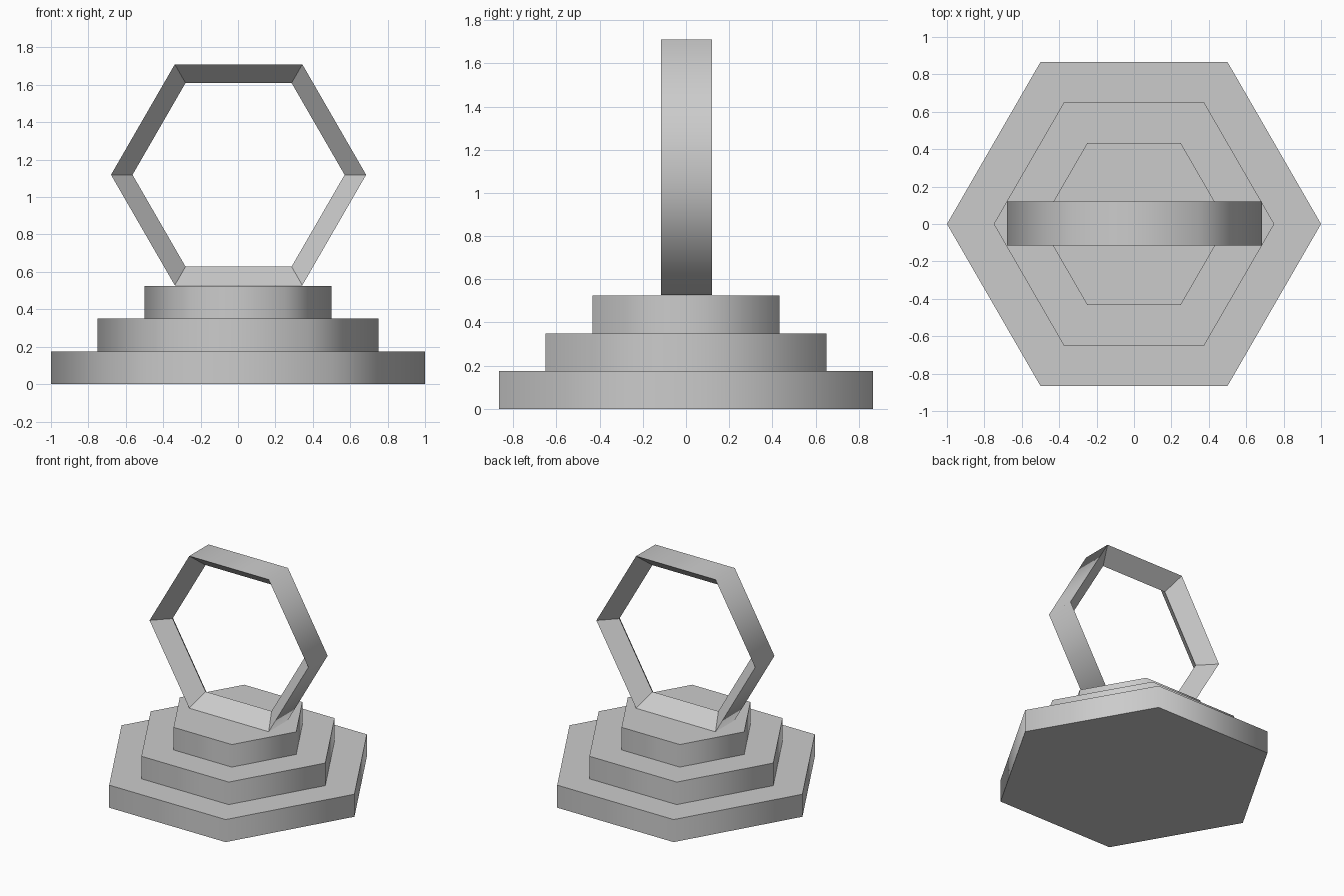
import bpy, bmesh, math

if "Cube" in bpy.data.objects:
    bpy.data.objects.remove(bpy.data.objects["Cube"])

STEP = 0.175          # height of each base tier
SIDES = 6


def hexagon(radius):
    return [(radius * math.cos(2 * math.pi * i / SIDES),
             radius * math.sin(2 * math.pi * i / SIDES)) for i in range(SIDES)]


def finish(bm, name, location=(0, 0, 0)):
    bmesh.ops.recalc_face_normals(bm, faces=bm.faces)
    mesh = bpy.data.meshes.new(name)
    bm.to_mesh(mesh)
    bm.free()
    obj = bpy.data.objects.new(name, mesh)
    obj.location = location
    bpy.context.collection.objects.link(obj)
    return obj


def tier(name, radius, z):
    bm = bmesh.new()
    low = [bm.verts.new((x, y, 0)) for x, y in hexagon(radius)]
    high = [bm.verts.new((x, y, STEP)) for x, y in hexagon(radius)]
    bm.faces.new(low)
    bm.faces.new(high)
    # softly shaded walls, flat caps
    for i in range(SIDES):
        j = (i + 1) % SIDES
        bm.faces.new((low[i], low[j], high[j], high[i])).smooth = True
    return finish(bm, name, (0, 0, z))


def ring(name, outer, inner, half_width, location):
    # triangular cross-section: flat outer band, ridge pointing inward
    bm = bmesh.new()
    profile = [(outer, -half_width), (outer, half_width), (inner, 0)]
    loops = [[bm.verts.new((x, y, z)) for x, z in hexagon(r)] for r, y in profile]
    for k in range(3):
        a, b = loops[k], loops[(k + 1) % 3]
        for i in range(SIDES):
            j = (i + 1) % SIDES
            bm.faces.new((a[i], a[j], b[j], b[i])).smooth = (k == 0)
    return finish(bm, name, location)


# stepped base
for n, (name, radius) in enumerate([("base_lower_tier", 1.0),
                                    ("base_middle_tier", 0.75),
                                    ("base_upper_tier", 0.5)]):
    tier(name, radius, n * STEP)

# upright hexagonal ring standing on the top tier
ring("upright_ring", 0.682, 0.567, 0.118, (0.003, 0.003, 1.119))
